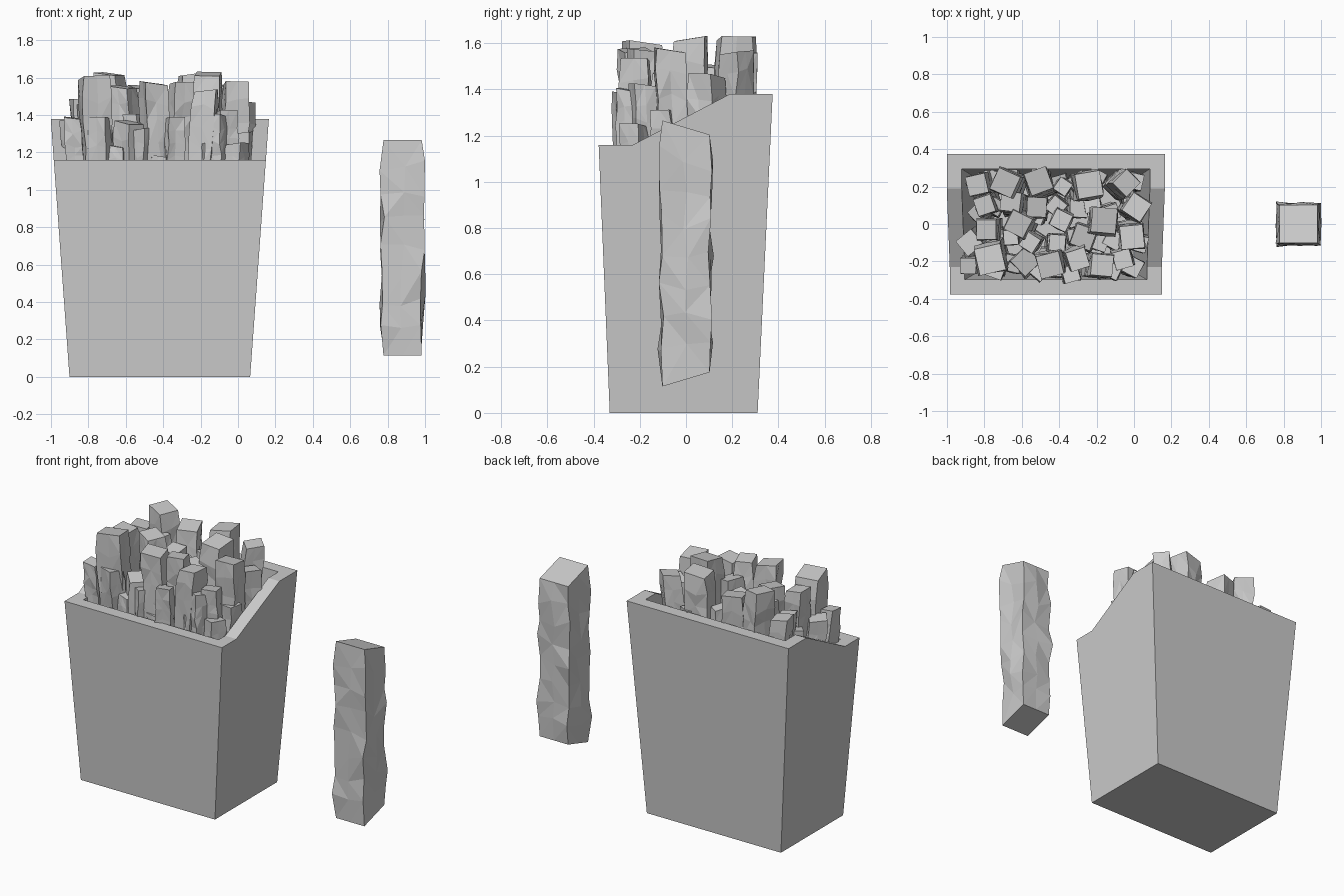
import bpy, bmesh, math, random
from mathutils import Matrix, Vector

if "Cube" in bpy.data.objects:
    bpy.data.objects.remove(bpy.data.objects["Cube"])

random.seed(7)
CX = -0.418


def make_object(name, bm):
    bmesh.ops.recalc_face_normals(bm, faces=bm.faces)
    mesh = bpy.data.meshes.new(name)
    bm.to_mesh(mesh)
    bm.free()
    obj = bpy.data.objects.new(name, mesh)
    bpy.context.collection.objects.link(obj)
    return obj


# Tapered carton with a sloping rim: outer and inner skins joined along the rim
def carton():
    bm = bmesh.new()

    def skin(inset, floor):
        def half(z):
            return 0.483 + 0.1 * z / 1.38 - inset
        back_y = 0.31 + floor * 0.047 - inset
        front_y = -0.33 - floor * 0.043 + inset
        profile = [(front_y, floor), (-0.378 + inset, 1.16), (-0.23, 1.16),
                   (0.19, 1.38), (0.375 - inset, 1.38), (back_y, floor)]
        left, right = [[bm.verts.new((CX + s * half(z), y, z)) for y, z in profile]
                       for s in (-1, 1)]
        bm.faces.new(left)
        bm.faces.new(right)
        for a, b in ((0, 1), (4, 5), (5, 0)):      # front, back, floor
            bm.faces.new((left[a], left[b], right[b], right[a]))
        return left[1:5] + right[4:0:-1]

    outer, inner = skin(0, 0), skin(0.08, 0.08)
    for i in range(8):
        j = (i + 1) % 8
        bm.faces.new((outer[i], outer[j], inner[j], inner[i]))
    return make_object("carton", bm)


# Lumpy square stick, origin at the top, slanted ends
def add_fry(bm, width, length, matrix, slant=0.2, rings=8):
    h = width / 2
    section = [(-1, -1), (0, -1), (1, -1), (1, 0), (1, 1), (0, 1), (-1, 1), (-1, 0)]
    loops = []
    for r in range(rings):
        t = r / (rings - 1)
        end = r in (0, rings - 1)
        tilt = slant * (2 * t - 1) * (1 if slant else 0)
        jit = 0.0 if end else 0.13
        loop = []
        for x, y in section:
            k = 0.95 if end else 1.02
            px = h * (x * k + random.uniform(-jit, jit))
            py = h * (y * k + random.uniform(-jit, jit))
            pz = -length * t + py * tilt
            if not end:
                pz += random.uniform(-0.25, 0.25) * length / (rings - 1)
            loop.append(bm.verts.new(matrix @ Vector((px, py, pz))))
        loops.append(loop)
    bm.faces.new(loops[0])
    bm.faces.new(loops[-1])
    for a, b in zip(loops, loops[1:]):
        for i in range(8):
            j = (i + 1) % 8
            if random.random() < 0.5:
                tris = (a[i], a[j], b[j]), (a[i], b[j], b[i])
            else:
                tris = (a[i], a[j], b[i]), (a[j], b[j], b[i])
            for tri in tris:
                bm.faces.new(tri)


def packed_fry(name, x, y, width, top):
    # Fries fan outwards from the middle of the carton
    lean_x = 0.16 * (x - CX) + random.uniform(-0.05, 0.05)
    lean_y = 0.16 * y + random.uniform(-0.05, 0.05)
    spin = Matrix.Rotation(math.radians(random.uniform(-40, 40)), 4, 'Z')
    lean = Vector((lean_x, lean_y, 1)).to_track_quat('Z', 'Y').to_matrix().to_4x4()
    bm = bmesh.new()
    add_fry(bm, width, 5.6 * width, Matrix.Translation((x, y, top)) @ lean @ spin)
    make_object(name, bm)


carton()

# Main fries: x, y, width, top height
MAIN = [(-.84, .21, .11, 1.48), (-.69, .22, .13, 1.62), (-.51, .23, .13, 1.55),
        (-.24, .21, .14, 1.62), (-.04, .22, .11, 1.56), (-.80, .10, .10, 1.45),
        (-.66, .12, .11, 1.50), (-.52, .09, .11, 1.45), (-.39, .02, .10, 1.45),
        (-.16, .02, .14, 1.62), (.015, .09, .12, 1.46), (-.62, 0, .12, 1.55),
        (-.79, -.03, .11, 1.56), (-.88, -.10, .11, 1.37), (-.77, -.19, .15, 1.60),
        (-.58, -.20, .12, 1.36), (-.45, -.22, .13, 1.57), (-.30, -.19, .11, 1.57),
        (-.17, -.22, .12, 1.53), (-.06, -.19, .10, 1.42), (-.01, -.07, .13, 1.57),
        (-.27, -.07, .12, 1.48), (-.41, -.10, .09, 1.40), (-.38, .20, .08, 1.42)]
for i, fry in enumerate(MAIN):
    packed_fry(f"fry_{i + 1:02d}", *fry)

# Shorter fries filling the gaps
for i in range(9):
    for j in range(4):
        packed_fry(f"short_fry_{i}_{j}",
                   -0.86 + 0.11 * i + random.uniform(-.03, .03),
                   -0.24 + 0.16 * j + random.uniform(-.03, .03),
                   random.uniform(0.08, 0.1), random.uniform(1.18, 1.40))

# Large single fry standing beside the carton
bm = bmesh.new()
add_fry(bm, 0.215, 1.09, Matrix.Translation((0.88, 0, 1.235)), slant=0.3, rings=9)
make_object("single_fry", bm)
